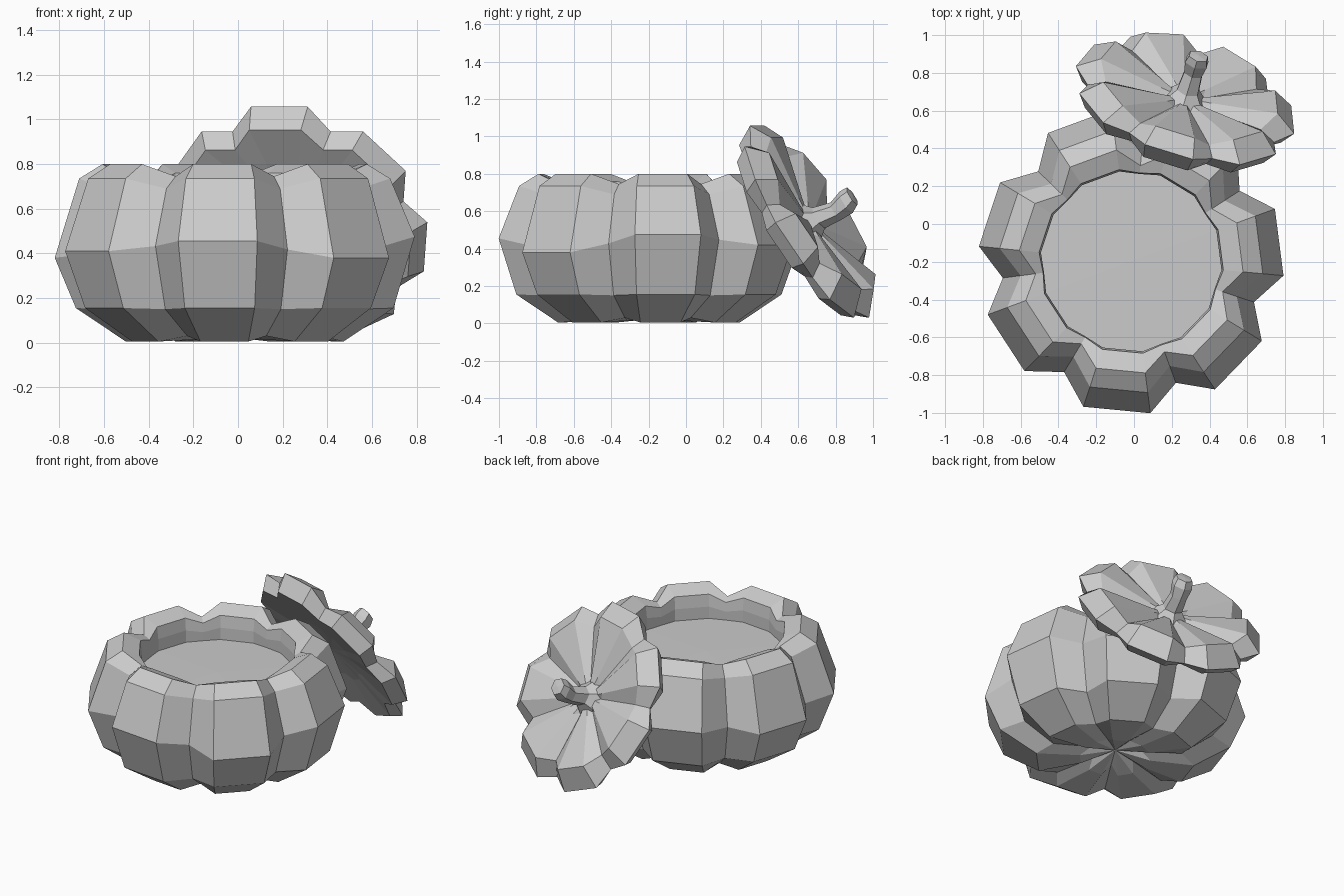
import bpy, bmesh
from math import radians, cos, sin, pi
from mathutils import Matrix, Vector

cube = bpy.data.objects.get("Cube")
if cube:
    bpy.data.objects.remove(cube)

LOBES = 7
STEP = 2 * pi / LOBES

grey = bpy.data.materials.new("plain_grey")
grey.use_nodes = True
grey.diffuse_color = (0.6, 0.6, 0.6, 1)
bsdf = grey.node_tree.nodes["Principled BSDF"]
bsdf.inputs["Base Color"].default_value = (0.6, 0.6, 0.6, 1)
bsdf.inputs["Roughness"].default_value = 0.8


def loft(name, rings, matrix, start, end):
    """Bridge rings of points and close each end to a centre point."""
    bm = bmesh.new()
    loops = [[bm.verts.new(p) for p in ring] for ring in rings]
    n = len(loops[0])
    for a, b in zip(loops, loops[1:]):
        for i in range(n):
            j = (i + 1) % n
            bm.faces.new((a[i], a[j], b[j], b[i]))
    for loop, point in ((loops[0], start), (loops[-1], end)):
        tip = bm.verts.new(point)
        for i in range(n):
            bm.faces.new((loop[i], loop[(i + 1) % n], tip))
    bmesh.ops.recalc_face_normals(bm, faces=bm.faces)
    mesh = bpy.data.meshes.new(name)
    bm.to_mesh(mesh)
    bm.free()
    mesh.materials.append(grey)
    obj = bpy.data.objects.new(name, mesh)
    obj.matrix_world = matrix
    bpy.context.collection.objects.link(obj)


def lobed_ring(r_lobe, z_lobe, r_valley, z_valley, lift=(0,) * LOBES):
    """One ring: two points on each lobe and one in each valley."""
    points = []
    for k in range(LOBES):
        a = k * STEP
        between = (lift[k] + lift[(k + 1) % LOBES]) / 2
        for da, r, z in ((-radians(12.7), r_lobe, z_lobe + lift[k]),
                         (radians(12.7), r_lobe, z_lobe + lift[k]),
                         (STEP / 2, r_valley, z_valley + between)):
            points.append((r * cos(a + da), r * sin(a + da), z))
    return points


# Bowl: ribbed outside, rolled rim, two-step inner wall down to the floor
uneven = (0.035, -0.04, 0.055, 0, 0, -0.04, -0.01)
bowl_rings = [
    lobed_ring(0.22, 0.015, 0.16, 0.06),
    lobed_ring(0.49, 0.005, 0.41, 0.03),
    lobed_ring(0.715, 0.155, 0.60, 0.15),
    lobed_ring(0.81, 0.42, 0.685, 0.42, uneven),
    lobed_ring(0.70, 0.735, 0.59, 0.69),
    lobed_ring(0.595, 0.80, 0.51, 0.745),
    lobed_ring(0.49, 0.76, 0.47, 0.72),
    lobed_ring(0.48, 0.68, 0.465, 0.66),
    lobed_ring(0.48, 0.60, 0.47, 0.60),
]
bowl_place = Matrix.Translation((-0.015, -0.198, 0)) @ Matrix.Rotation(radians(-95.5), 4, "Z")
loft("bowl", bowl_rings, bowl_place, (0, 0, 0.07), (0, 0, 0.605))

# Frame of the leaning lid: its axis points back and up
axis = Vector((0.25, 0.81, 0.53)).normalized()
up = (Vector((0, 0, 1)) - axis * axis.z).normalized()
side = axis.cross(up)
lid_place = Matrix((up, side, axis)).transposed().to_4x4()
lid_place.translation = (0.265, 0.64, 0.53)

# Lid: ribbed cap, dished around the stem, bevelled edge, hollow underside
bend = (0.03, 0.01, 0, -0.02, -0.02, 0, 0.01)
lid_rings = [
    lobed_ring(0.26, -0.03, 0.23, -0.03),
    lobed_ring(0.55, -0.06, 0.475, -0.055),
    lobed_ring(0.605, 0.02, 0.53, 0, bend),
    lobed_ring(0.49, 0.11, 0.44, 0.045),
    lobed_ring(0.14, 0.05, 0.11, 0.02),
]
loft("lid", lid_rings, lid_place, (0, 0, -0.02), (0, 0, 0.03))

# Stem: flared foot, thin neck, thicker tip
stem_rings = []
for h, r, shift in ((0.02, 0.12, 0), (0.08, 0.065, -0.01), (0.18, 0.055, -0.03),
                    (0.255, 0.068, -0.02), (0.30, 0.055, -0.01)):
    stem_rings.append([(shift + r * cos(i * pi / 3), r * sin(i * pi / 3), h)
                       for i in range(6)])
loft("stem", stem_rings, lid_place, (0, 0, 0.02), (-0.01, 0, 0.305))
